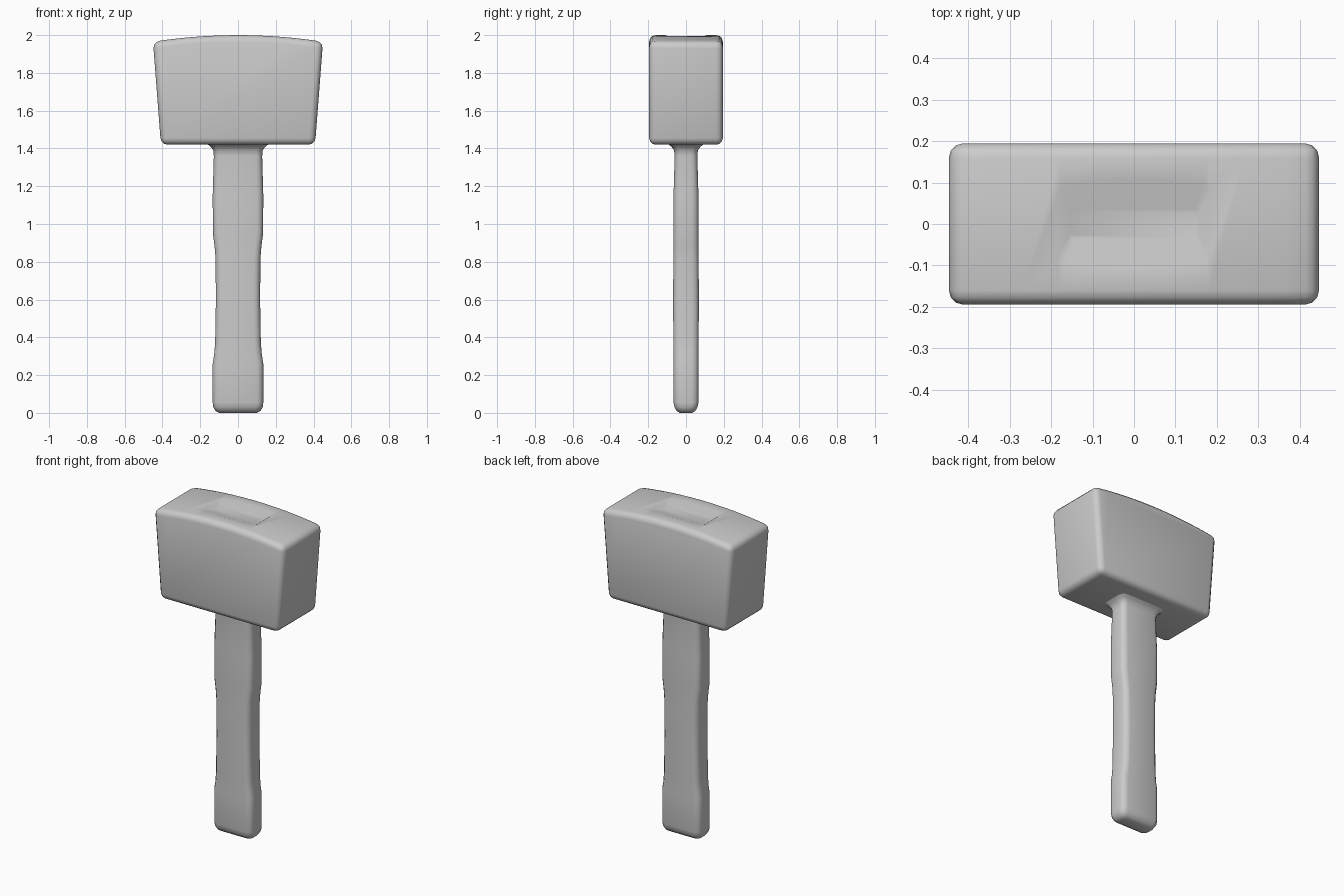
import bpy, bmesh, math

if "Cube" in bpy.data.objects:
    bpy.data.objects.remove(bpy.data.objects["Cube"])


def make_object(name, verts, faces):
    mesh = bpy.data.meshes.new(name)
    mesh.from_pydata(verts, [], faces)
    bm = bmesh.new()
    bm.from_mesh(mesh)
    bmesh.ops.recalc_face_normals(bm, faces=bm.faces)
    bm.to_mesh(mesh)
    bm.free()
    obj = bpy.data.objects.new(name, mesh)
    bpy.context.collection.objects.link(obj)
    return obj


def rounded_rect(hx, hy, r, z, steps=3):
    pts = []
    for k, (sx, sy) in enumerate([(1, 1), (-1, 1), (-1, -1), (1, -1)]):
        for i in range(steps + 1):
            a = math.radians(90 * k + 90 * i / steps)
            pts.append((sx * (hx - r) + r * math.cos(a),
                        sy * (hy - r) + r * math.sin(a), z))
    return pts


def loft(name, rings):
    n = len(rings[0])
    verts = [p for ring in rings for p in ring]
    faces = [(j * n + i, j * n + (i + 1) % n, (j + 1) * n + (i + 1) % n, (j + 1) * n + i)
             for j in range(len(rings) - 1) for i in range(n)]
    faces += [tuple(range(n)), tuple(range((len(rings) - 1) * n, len(rings) * n))]
    return make_object(name, verts, faces)


def finish(obj, angle):
    bpy.ops.object.select_all(action='DESELECT')
    obj.select_set(True)
    bpy.context.view_layer.objects.active = obj
    for mod in list(obj.modifiers):
        bpy.ops.object.modifier_apply(modifier=mod.name)
    bpy.ops.object.shade_smooth_by_angle(angle=math.radians(angle))


# Head: tapered block with an arched top, extruded front to back
HY = 0.195
arch = [(0.45 - 0.09 * i, 2.0 - 0.035 * (1 - i / 5) ** 2) for i in range(11)]
profile = [(-0.408, 1.42), (0.408, 1.42)] + arch
n = len(profile)
verts = [(x, y, z) for y in (-HY, HY) for x, z in profile]
faces = [tuple(range(n)), tuple(range(n, 2 * n))]
faces += [(i, (i + 1) % n, n + (i + 1) % n, n + i) for i in range(n)]
head = make_object("head", verts, faces)
bevel = head.modifiers.new("rounded_edges", 'BEVEL')
bevel.width = 0.035
bevel.segments = 3
bevel.limit_method = 'ANGLE'
bevel.angle_limit = math.radians(40)

# Shallow dished recess on top, over the handle
cutter = loft("recess_cutter", [rounded_rect(0.155, 0.035, 0.01, 1.976),
                                rounded_rect(0.19, 0.11, 0.02, 2.0),
                                rounded_rect(0.21, 0.14, 0.02, 2.01)])
cutter.hide_render = True
cut = head.modifiers.new("recess", 'BOOLEAN')
cut.operation = 'DIFFERENCE'
cut.solver = 'EXACT'
cut.object = cutter
finish(head, 35)
bpy.data.objects.remove(cutter)

# Handle: waisted grip, rounded butt and a small flare under the head
stations = [  # z, half width, half depth, corner radius
    (0.0, 0.10, 0.032, 0.025), (0.01, 0.119, 0.049, 0.03),
    (0.03, 0.131, 0.061, 0.035), (0.055, 0.134, 0.066, 0.035),
    (0.26, 0.134, 0.066, 0.035), (0.31, 0.126, 0.066, 0.035),
    (0.37, 0.121, 0.067, 0.035), (0.60, 0.117, 0.068, 0.035),
    (0.82, 0.119, 0.067, 0.035), (0.88, 0.124, 0.066, 0.035),
    (0.95, 0.133, 0.066, 0.035), (1.15, 0.134, 0.066, 0.035),
    (1.36, 0.128, 0.060, 0.032), (1.39, 0.131, 0.063, 0.032),
    (1.41, 0.145, 0.078, 0.035), (1.425, 0.165, 0.098, 0.04),
]
handle = loft("handle", [rounded_rect(hx, hy, r, z) for z, hx, hy, r in stations])
finish(handle, 40)
